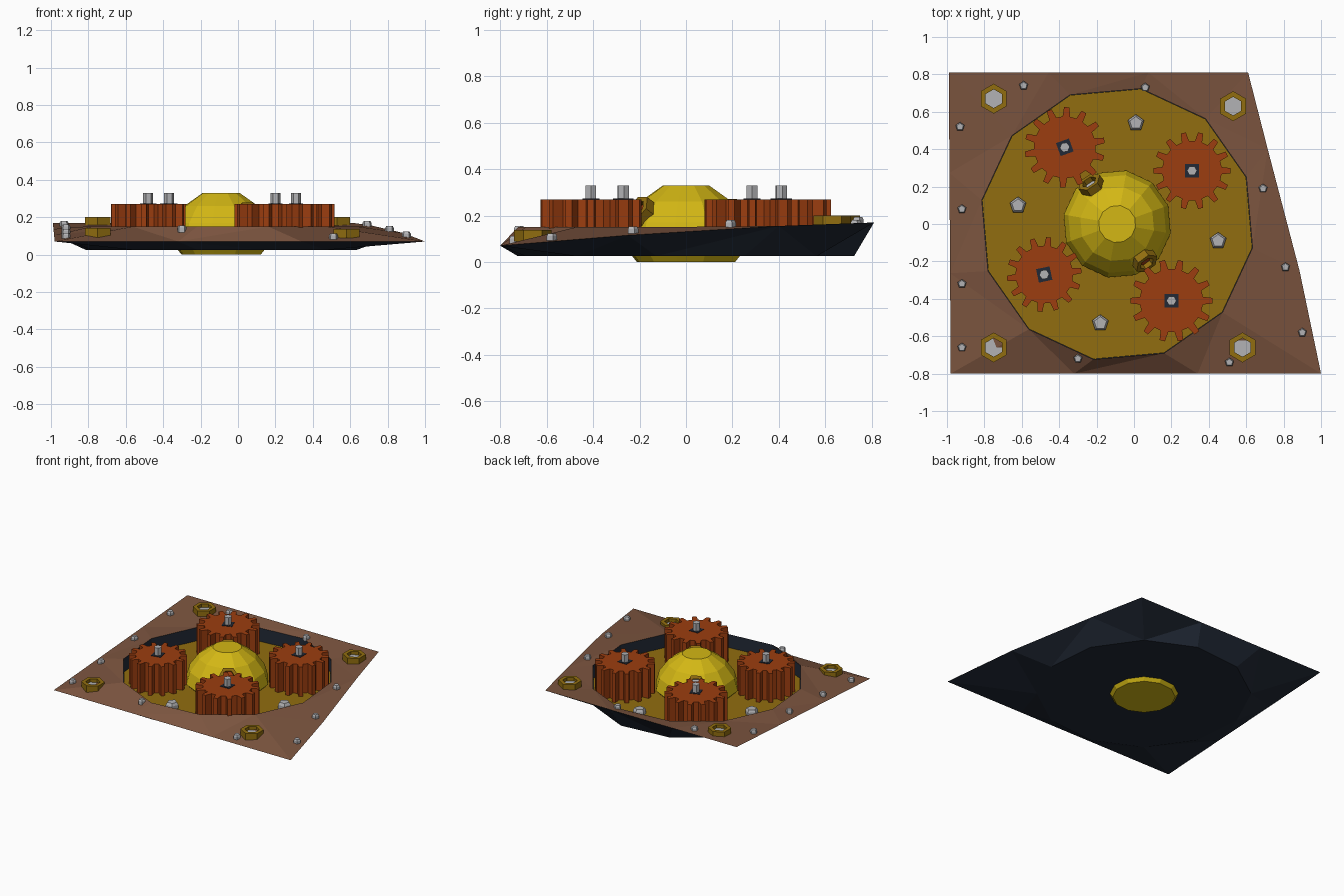
import bpy, bmesh
from math import sin, cos, radians, tau
from mathutils import Vector, Matrix

cube = bpy.data.objects.get("Cube")
if cube:
    bpy.data.objects.remove(cube, do_unlink=True)


def material(name, *srgb):
    m = bpy.data.materials.new(name)
    col = [((c + 0.055) / 1.055) ** 2.4 for c in srgb] + [1]
    m.diffuse_color = col
    m.use_nodes = True
    m.node_tree.nodes["Principled BSDF"].inputs["Base Color"].default_value = col
    return m


BROWN = material("copper brown", 0.49, 0.335, 0.25)
NAVY = material("dark navy", 0.13, 0.16, 0.21)
GOLD = material("old gold", 0.57, 0.43, 0.06)
YELLOW = material("bright yellow", 0.83, 0.72, 0.08)
RUST = material("rust orange", 0.61, 0.24, 0.06)
STEEL = material("steel grey", 0.70, 0.70, 0.71)


def finish(name, bm, mats, loc=(0, 0, 0), axis=None):
    bmesh.ops.recalc_face_normals(bm, faces=bm.faces)
    me = bpy.data.meshes.new(name)
    bm.to_mesh(me)
    bm.free()
    for m in mats:
        me.materials.append(m)
    ob = bpy.data.objects.new(name, me)
    ob.matrix_world = Matrix.Translation(loc)
    if axis:
        ob.matrix_world @= axis.to_track_quat('Z', 'Y').to_matrix().to_4x4()
    bpy.context.collection.objects.link(ob)
    return ob


def ring(n, r, z, turn=0.0):
    return [(r * cos(tau * i / n + turn), r * sin(tau * i / n + turn), z) for i in range(n)]


def loft(name, rings, mats, loc=(0, 0, 0), axis=None, closed=False):
    """Join matching rings of points; cap the ends, or close the loop."""
    bm = bmesh.new()
    loops = [[bm.verts.new(p) for p in r] for r in rings]
    n = len(loops[0])
    pairs = list(zip(loops, loops[1:])) + ([(loops[-1], loops[0])] if closed else [])
    for k, (a, b) in enumerate(pairs):
        for i in range(n):
            j = (i + 1) % n
            f = bm.faces.new((a[i], a[j], b[j], b[i]))
            f.material_index = k if len(mats) > 1 else 0
    if not closed:
        bm.faces.new(loops[0])
        bm.faces.new(loops[-1])
    return finish(name, bm, mats, loc, axis)


def prism(name, n, r, z0, z1, mat, loc, turn=0.0, axis=None):
    return loft(name, [ring(n, r, z0, turn), ring(n, r, z1, turn)], [mat], loc, axis)


def nut(name, r, hole, h, loc, fill, turn, axis=None):
    rings = [ring(6, r, 0, turn), ring(6, r, h, turn),
             ring(6, hole, h, turn), ring(6, hole, 0, turn)]
    loft(name, rings, [GOLD], loc, axis, closed=True)
    prism(name + "_core", 6, hole, 0, h * 0.5, fill, loc, turn, axis)


def bolt(name, r, h, loc):
    t = radians(90)
    loft(name, [ring(5, r, -0.01, t), ring(5, r, h * 0.6, t), ring(5, r * 0.75, h, t)],
         [STEEL], loc)


# Base: skewed four-sided top sheet around a twelve-sided well, dark shell below
CX, RIM, FLOOR, UNDER = -0.09, 0.15, 0.05, 0.025
START = radians(50)
corners = [Vector(c) for c in ((0.61, 0.81, 0.17), (-0.99, 0.81, 0.17),
                               (-0.98, -0.80, 0.07), (1.0, -0.80, 0.07))]
outer = []
for a, b in zip(corners, corners[1:] + corners[:1]):
    outer += [a.lerp(b, k / 3) for k in range(3)]
outer[10] = Vector((0.885, -0.25, 0.115))
outer[11] = Vector((0.715, 0.40, 0.155))


def well(r, z):
    return [(x + CX, y, z) for x, y, _ in ring(12, r, 0, START)]


bm = bmesh.new()
loops = [[bm.verts.new(p) for p in pts] for pts in
         (well(0.735, UNDER), outer, well(0.735, RIM), well(0.735, FLOOR - 0.01))]
for k, (a, b) in enumerate(zip(loops, loops[1:])):
    for i in range(12):
        j = (i + 1) % 12
        f = bm.faces.new((a[i], a[j], b[j], b[i]))
        f.material_index = 1 if k == 1 else 0
for loop in (loops[0], loops[-1]):
    bm.faces.new(loop)
sides = [f for f in bm.faces if len(f.verts) == 4]
bmesh.ops.triangulate(bm, faces=sides, quad_method='SHORT_EDGE')
base = finish("base_shell", bm, [NAVY, BROWN])

# Gold floor in the well
loft("well_floor", [well(0.733, FLOOR - 0.008), well(0.733, FLOOR)], [GOLD])

# Faceted dome, poking out through the underside
dome_profile = [(0.215, 0), (0.235, 0.025), (0.29, 0.08), (0.265, 0.17),
                (0.20, 0.26), (0.10, 0.33)]
loft("dome", [ring(12, r, z, radians(20)) for r, z in dome_profile], [YELLOW], (CX, 0, 0))

# Nuts set into the dome
heart = Vector((CX, 0, 0.06))
for side, d, fill in (("front", (0.15, -0.20, 0.16), RUST), ("back", (-0.14, 0.21, 0.15), STEEL)):
    axis = Vector(d).normalized()
    nut("dome_nut_" + side, 0.068, 0.042, 0.06, heart + axis * 0.255, fill, 0, axis)

# Gears with square hubs and pins
TEETH = 14
TOP = 0.27


def gear_outline(r, z, turn):
    pts = []
    for i in range(TEETH):
        for frac, s in ((-0.27, 0.77), (-0.15, 1), (0.15, 1), (0.27, 0.77)):
            a = tau * (i + frac) / TEETH + turn
            pts.append((r * s * cos(a), r * s * sin(a), z))
    return pts


gears = [("back_right", -0.37, 0.41, 0.215, 10), ("back_left", 0.31, 0.285, 0.207, 0),
         ("front_right", -0.48, -0.27, 0.20, 6), ("front_left", 0.20, -0.41, 0.22, 0)]
for side, x, y, r, turn in gears:
    loc, t = (x, y, 0), radians(turn)
    loft("gear_" + side, [gear_outline(r, z, t) for z in (FLOOR, TOP)], [RUST], loc)
    prism("gear_hub_" + side, 4, 0.052, TOP - 0.01, TOP + 0.003, NAVY, loc, t * 2 + radians(45))
    prism("gear_pin_" + side, 6, 0.027, TOP - 0.01, 0.33, STEEL, loc, t)

# Large nuts at the corners of the top sheet
for side, x, y, z in (("back_right", -0.75, 0.67, 0.15), ("back_left", 0.53, 0.63, 0.15),
                      ("front_right", -0.75, -0.66, 0.092), ("front_left", 0.58, -0.66, 0.088)):
    nut("corner_nut_" + side, 0.08, 0.05, 0.05, (x, y, z), STEEL, radians(30))

# Bolts on the floor
for i, (x, y) in enumerate(((0.01, 0.54), (-0.62, 0.10), (0.45, -0.09), (-0.18, -0.53))):
    bolt(f"floor_bolt_{i + 1}", 0.046, 0.045, (x, y, FLOOR))

# Small bolts round the rim, resting on the sloping sheet
rim_bolts = [(-0.59, 0.74), (0.06, 0.73), (-0.93, 0.52), (-0.92, 0.08), (-0.92, -0.32),
             (-0.92, -0.66), (-0.30, -0.72), (0.51, -0.74), (0.90, -0.58), (0.81, -0.23),
             (0.69, 0.19)]
for i, (x, y) in enumerate(rim_bolts):
    hit, point, _, _ = base.ray_cast(Vector((x, y, 1)), Vector((0, 0, -1)))
    bolt(f"rim_bolt_{i + 1}", 0.025, 0.028, (x, y, point.z if hit else 0.12))
